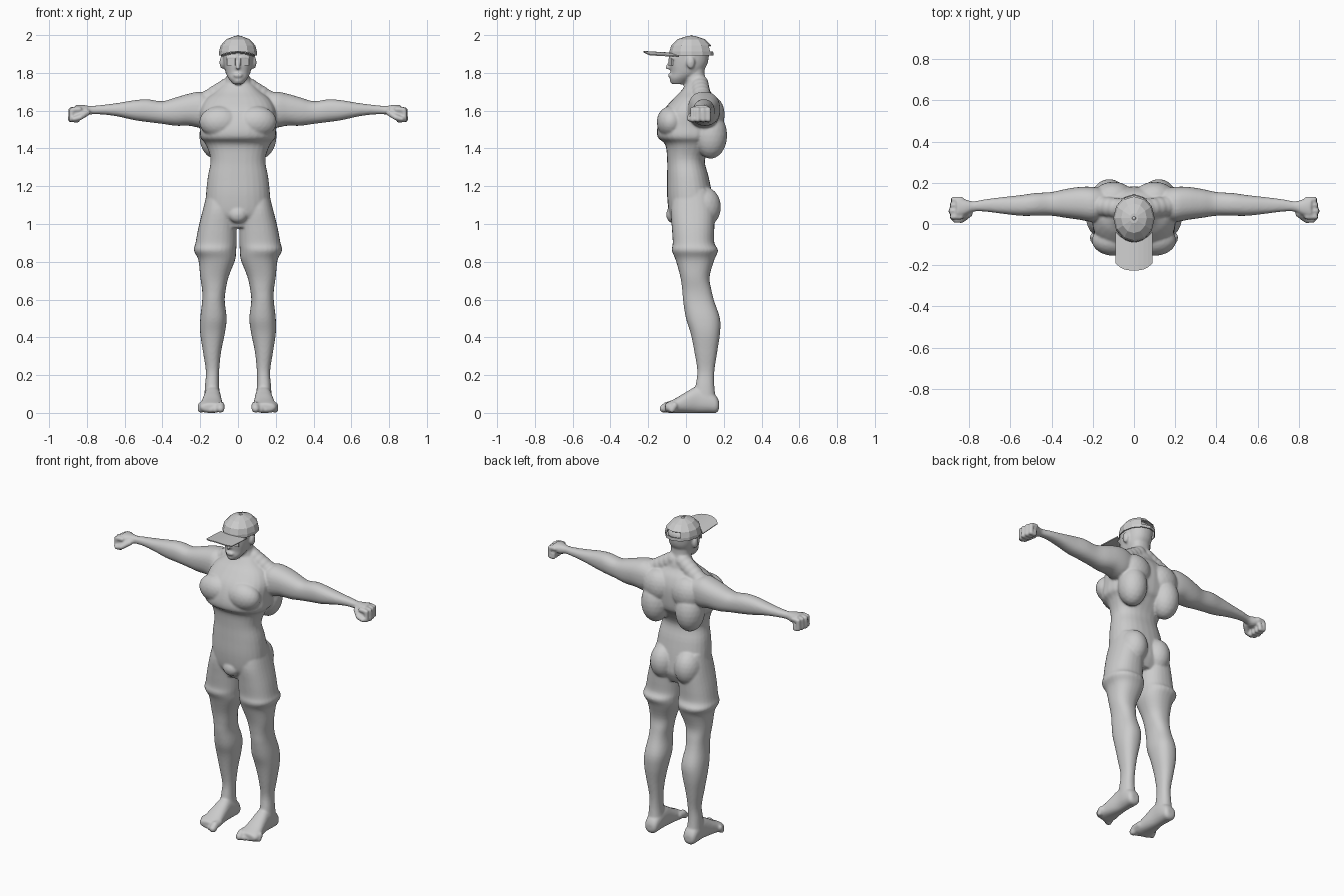
import bpy, bmesh, math
from mathutils import Vector, Matrix

cube = bpy.data.objects.get("Cube")
if cube:
    bpy.data.objects.remove(cube)

grey = bpy.data.materials.new("light grey")
grey.use_nodes = True
grey.diffuse_color = (0.6, 0.6, 0.6, 1)
grey.node_tree.nodes["Principled BSDF"].inputs["Base Color"].default_value = grey.diffuse_color


def finish(name, bm, smooth=False):
    bmesh.ops.recalc_face_normals(bm, faces=bm.faces)
    for face in bm.faces:
        face.smooth = smooth
    mesh = bpy.data.meshes.new(name)
    bm.to_mesh(mesh)
    bm.free()
    mesh.materials.append(grey)
    obj = bpy.data.objects.new(name, mesh)
    bpy.context.collection.objects.link(obj)
    return obj


def spline(rows, steps=4):
    """Smoothly fill in rows of numbers between the given ones."""
    result = []
    for i in range(len(rows) - 1):
        a, b, c, d = [Vector(rows[min(max(k, 0), len(rows) - 1)]) for k in range(i - 1, i + 3)]
        for s in range(steps):
            t = s / steps
            result.append(b + (c - a) * (t / 2) + (a - b * 2.5 + c * 2 - d / 2) * t**2
                          + ((b - c) * 1.5 + (d - a) / 2) * t**3)
    return result + [Vector(rows[-1])]


def loft(bm, axis, rows, side=1, power=2.3, sides=28):
    """Rows in centimetres: position on axis, then low and high limits on the other two."""
    rings = []
    for pos, u0, u1, v0, v1 in spline(rows):
        ring = []
        for k in range(sides):
            angle = math.tau * k / sides
            c, s = math.cos(angle), math.sin(angle)
            c = math.copysign(abs(c) ** (2 / power), c)
            s = math.copysign(abs(s) ** (2 / power), s)
            co = [(u0 + u1 + (u1 - u0) * c) / 2, (v0 + v1 + (v1 - v0) * s) / 2]
            co.insert(axis, pos)
            ring.append(bm.verts.new((co[0] * side / 100, co[1] / 100, co[2] / 100)))
        rings.append(ring)
    for low, high in zip(rings, rings[1:]):
        for k in range(sides):
            n = (k + 1) % sides
            bm.faces.new((low[k], low[n], high[n], high[k]))
    bm.faces.new(rings[0])
    bm.faces.new(rings[-1])


def ball(bm, centre, radii):
    matrix = Matrix.Translation(centre) @ Matrix.Diagonal((*radii, 1))
    bmesh.ops.create_icosphere(bm, subdivisions=3, radius=1, matrix=matrix)


def chain(bm, points, radius, end=None):
    """A run of balls that the remesh fuses into a rounded limb."""
    count = len(points) - 1
    for i in range(count * 5 + 1):
        k = min(i // 5, count - 1)
        r = radius + ((end or radius) - radius) * i / (count * 5)
        ball(bm, Vector(points[k]).lerp(Vector(points[k + 1]), i / 5 - k), (r, r, r))


def symmetric(rows):
    return [(z, -w, w, front, back) for z, w, front, back in rows]


body = bmesh.new()

# Torso, neck and head
loft(body, 2, symmetric([
    (174, 8, 0, 11), (170, 12, -3, 13), (166, 17, -7, 16), (160, 20, -12, 18),
    (152, 20, -15, 18), (146, 20, -15, 17), (142, 17, -11, 14), (134, 14.5, -10, 10),
    (125, 16, -10, 12), (115, 17, -10, 14), (106, 17, -9, 15), (102, 16, -7, 14), (98, 12, -5, 12)]))
loft(body, 2, symmetric([(168, 10, 1, 13), (173, 8, 0, 12), (178, 6, 0, 10), (185, 6, 0, 10)]))
loft(body, 2, symmetric([
    (174, 2.5, -7.5, -1), (177, 5, -8.5, 3), (180, 6.5, -8, 8), (184, 7.5, -8.5, 11),
    (188, 8, -8.5, 12), (192, 8, -8, 12), (196, 6, -5, 9)]))

# Facial features and groin
chain(body, [(0, -.083, 1.865), (0, -.098, 1.828)], .008, .011)
ball(body, (0, -.083, 1.787), (.026, .013, .012))
ball(body, (0, -.072, 1.76), (.022, .014, .015))
ball(body, (0, -.07, 1.05), (.05, .035, .045))

for side in (1, -1):
    # Muscle masses of the trunk
    ball(body, (side * .12, .13, 1.47), (.085, .088, .125))
    ball(body, (side * .1, .13, 1.58), (.1, .075, .1))
    ball(body, (side * .095, -.08, 1.54), (.11, .075, .085))
    ball(body, (side * .085, .09, 1.09), (.082, .095, .11))
    chain(body, [(side * .03, .07, 1.74), (side * .18, .09, 1.645)], .05)
    # Ears and brows
    ball(body, (side * .084, .025, 1.855), (.014, .022, .034))
    chain(body, [(side * .015, -.083, 1.88), (side * .055, -.07, 1.88)], .01)

    # Arm, from shoulder to palm
    loft(body, 0, [
        (14, 2, 17, 152, 168), (20, 1, 18, 151, 170), (26, 2, 18, 152, 169),
        (33, 3, 17, 152, 167), (40, 4, 15.5, 153, 165), (48, 4, 15, 154, 166),
        (55, 4, 14, 155, 165.5), (64, 5, 13, 157, 164), (72, 6, 12, 158, 163),
        (78, 6, 11, 158, 162.5), (82, 4, 12, 157, 163), (86, 3, 13, 158, 163)], side)

    # Curled fingers and thumb
    for i in range(4):
        y = .035 + .028 * i
        bend = .006 * abs(i - 1)
        path = [(.84, 1.607), (.885 - bend, 1.605), (.888 - bend, 1.552), (.85, 1.548), (.848, 1.575)]
        chain(body, [(side * x, y, z) for x, z in path], .0145, .012)
    chain(body, [(side * .8, .05, 1.59), (side * .835, .02, 1.565), (side * .868, .018, 1.555)], .018, .013)

    # Leg, from hip to ankle
    loft(body, 2, [
        (118, 3, 16, -6, 12), (108, 1, 18.5, -8, 15), (98, .7, 21, -7.5, 15),
        (90, .7, 22.5, -7, 15), (86, 1, 23.4, -7.5, 17), (81, 1.5, 21, -5.5, 15),
        (72, 5, 20, -3, 12.5), (65, 6.5, 19, -2, 13.5), (59, 7, 19, -1.5, 15),
        (50, 6, 20, 0, 18), (42, 7, 20, 2.5, 18), (32, 9, 18.5, 4.5, 16.5),
        (22, 10, 17, 6, 15), (14, 10, 17.5, 5, 15), (6, 9, 18, 4, 16)], side)

    # Foot and toes
    loft(body, 1, [
        (17.5, 11, 16, 2, 6), (16, 9.5, 17.5, 0, 9), (12, 9, 18, 0, 12), (6, 9, 18, 0, 14),
        (0, 8.5, 19, 0, 11), (-5, 8, 20, 0, 8), (-9, 8, 20.5, 0, 6), (-11, 9, 19, 1, 5)], side)
    for i in range(5):
        r = .022 if i == 0 else .017
        x = side * (.093 + .026 * i)
        chain(body, [(x, -.06, .04), (x, -.1 + .01 * i, .038), (x, -.118 + .011 * i, r)], r)

# Fuse the masses into one smooth skin
skin = finish("body", body, True)
remesh = skin.modifiers.new("fuse", "REMESH")
remesh.mode = "VOXEL"
remesh.voxel_size = .0065
remesh.use_smooth_shade = True
soften = skin.modifiers.new("soften", "SMOOTH")
soften.factor = .5
soften.iterations = 5

# Faceted cap crown with an opening above the rear strap
crown = bmesh.new()
sides = 12
rings = []
for z, rx, ry in [(1.893, .1, .117), (1.912, .1, .116), (1.945, .092, .106), (1.978, .062, .072), (1.994, .02, .024)]:
    rings.append([crown.verts.new((rx * math.sin(math.tau * k / sides),
                                   .028 + ry * math.cos(math.tau * k / sides), z)) for k in range(sides)])
for level, (low, high) in enumerate(zip(rings, rings[1:])):
    for k in range(sides):
        if level == 1 and k in (0, sides - 1):
            continue
        n = (k + 1) % sides
        crown.faces.new((low[k], low[n], high[n], high[k]))
crown.faces.new(rings[-1])
crown = finish("cap_crown", crown)
shell = crown.modifiers.new("thickness", "SOLIDIFY")
shell.thickness = .006

# Button on top
button = bmesh.new()
ball(button, (0, .028, 1.994), (.009, .009, .006))
finish("cap_button", button)

# Gently arched brim
brim = bmesh.new()
columns = []
for i in range(9):
    u = i / 4 - 1
    arch = 1.916 - .018 * u * u
    tip = -.225 + .035 * abs(u) ** 3
    root = -.088 + .05 * u * u
    columns.append([brim.verts.new((.09 * u, y, z)) for y, z in ((root, arch - .008), (tip, arch))])
for a, b in zip(columns, columns[1:]):
    brim.faces.new((a[0], a[1], b[1], b[0]))
brim = finish("cap_brim", brim)
shell = brim.modifiers.new("thickness", "SOLIDIFY")
shell.thickness = .006

# Thin eye plates
for side, name in ((1, "left_eye_plate"), (-1, "right_eye_plate")):
    plate = bmesh.new()
    turn = Matrix.Rotation(side * .35, 4, "Z")
    matrix = Matrix.Translation((side * .035, -.08, 1.857)) @ turn @ Matrix.Diagonal((.046, .008, .036, 1))
    bmesh.ops.create_cube(plate, size=1, matrix=matrix)
    finish(name, plate)
